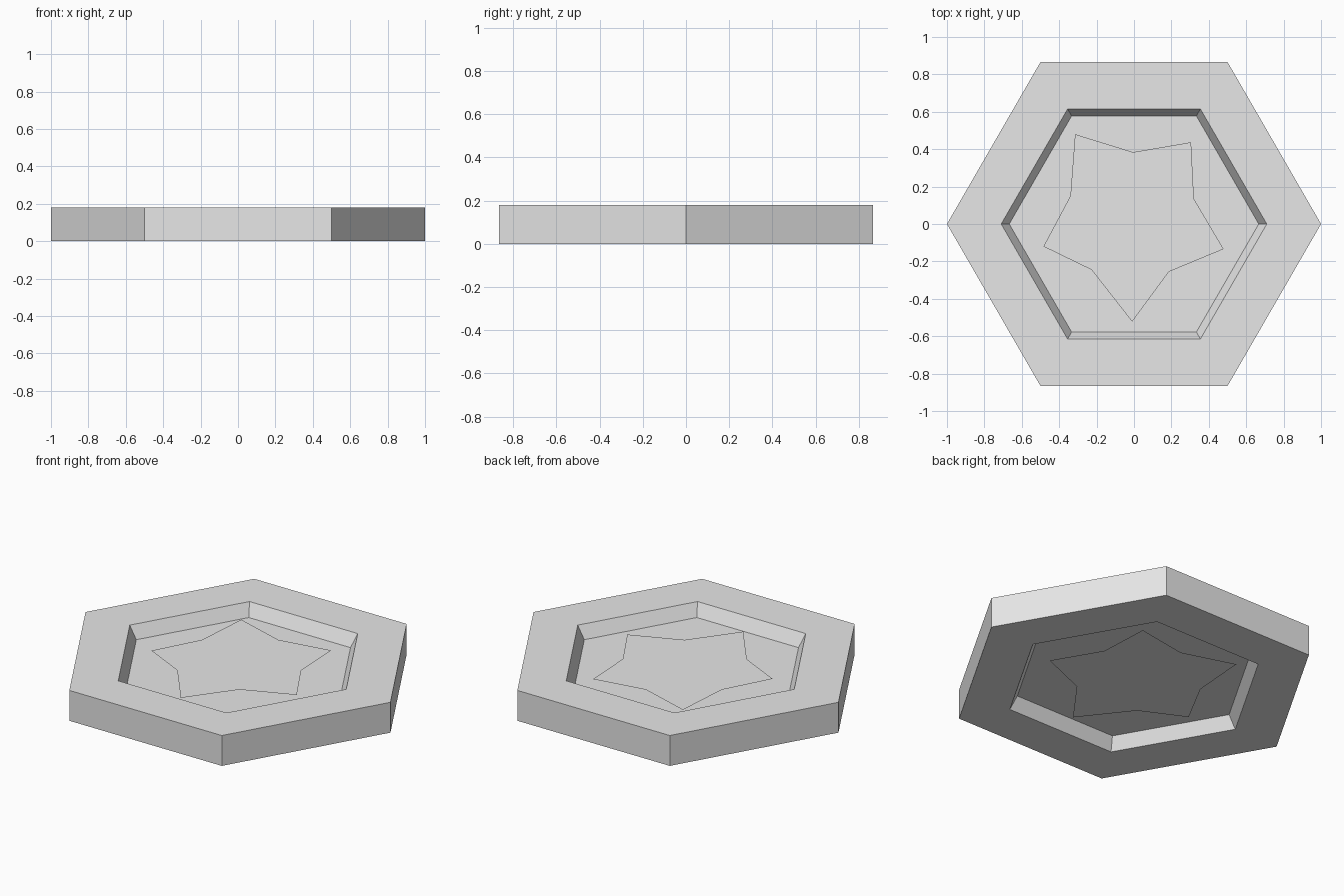
import bpy
import bmesh
from math import cos, sin, pi

cube = bpy.data.objects.get("Cube")
if cube:
    bpy.data.objects.remove(cube, do_unlink=True)

HEIGHT = 0.18
RECESS = 0.075     # depth of the hollow on each side
STAR_DEPTH = 0.045  # star plates sit this far below each rim

grey = bpy.data.materials.new("light_grey")
grey.use_nodes = True
grey.diffuse_color = (0.8, 0.8, 0.8, 1)
grey.node_tree.nodes["Principled BSDF"].inputs["Base Color"].default_value = (0.8, 0.8, 0.8, 1)


def finish(name, bm):
    mesh = bpy.data.meshes.new(name)
    bm.to_mesh(mesh)
    bm.free()
    mesh.materials.append(grey)
    obj = bpy.data.objects.new(name, mesh)
    bpy.context.collection.objects.link(obj)
    return obj


def hex_ring(bm, radius, z):
    return [bm.verts.new((radius * cos(i * pi / 3), radius * sin(i * pi / 3), z))
            for i in range(6)]


# Hexagonal body: one profile swept from lower floor to upper floor
bm = bmesh.new()
profile = [(0.667, RECESS), (0.71, 0), (1, 0),
           (1, HEIGHT), (0.71, HEIGHT), (0.667, HEIGHT - RECESS)]
rings = [hex_ring(bm, r, z) for r, z in profile]
for low, high in zip(rings, rings[1:]):
    for i in range(6):
        j = (i + 1) % 6
        bm.faces.new((low[i], low[j], high[j], high[i]))
bm.faces.new(rings[0][::-1])
bm.faces.new(rings[-1])
bmesh.ops.recalc_face_normals(bm, faces=bm.faces)
finish("hexagon_body", bm)

# Hand-cut star plates, one in each hollow
star = [(-0.315, 0.48), (-0.34, 0.15), (-0.484, -0.12), (-0.227, -0.245),
        (-0.01, -0.522), (0.187, -0.255), (0.479, -0.134), (0.32, 0.135),
        (0.305, 0.437), (-0.005, 0.384)]
for name, z, outline in (("upper_star", HEIGHT - STAR_DEPTH, star),
                         ("lower_star", STAR_DEPTH, star[::-1])):
    bm = bmesh.new()
    bm.faces.new([bm.verts.new((x, y, z)) for x, y in outline])
    finish(name, bm)
